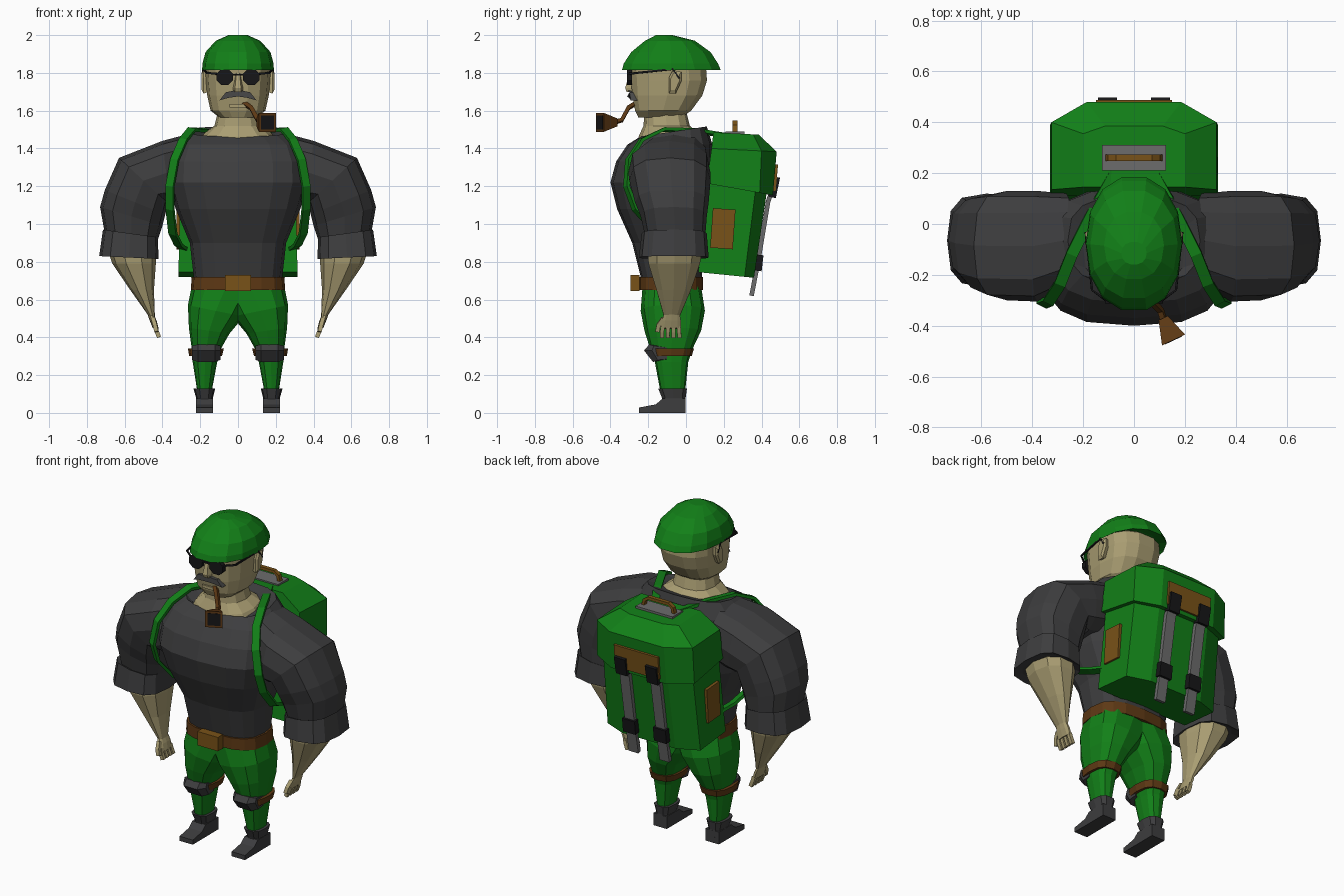
import bpy, bmesh, math
from mathutils import Vector, Matrix


def material(name, r, g, b):
    m = bpy.data.materials.new(name)
    m.diffuse_color = (r, g, b, 1)
    return m


GREEN = material("green cloth", 0.006, 0.215, 0.009)
SKIN = material("skin", 0.40, 0.34, 0.17)
SHIRT = material("charcoal cloth", 0.047, 0.047, 0.049)
BROWN = material("brown leather", 0.11, 0.04, 0.007)
TAN = material("tan leather", 0.19, 0.085, 0.009)
GREY = material("grey webbing", 0.15, 0.15, 0.15)
BLACK = material("black", 0.008, 0.008, 0.009)
HAIR = material("grey hair", 0.065, 0.065, 0.065)


def finish(name, bm, mat, mirror=False):
    bmesh.ops.recalc_face_normals(bm, faces=bm.faces[:])
    me = bpy.data.meshes.new(name)
    bm.to_mesh(me)
    bm.free()
    me.materials.append(mat)
    ob = bpy.data.objects.new(name, me)
    bpy.context.collection.objects.link(ob)
    if mirror:
        ob.modifiers.new("mirror", 'MIRROR')
    return ob


def skin(name, rings, mat, mirror=False):
    """Bridge rings of points and cap both ends."""
    bm = bmesh.new()
    vs = [[bm.verts.new(p) for p in r] for r in rings]
    n = len(vs[0])
    for a, b in zip(vs, vs[1:]):
        for i in range(n):
            j = (i + 1) % n
            bm.faces.new((a[i], a[j], b[j], b[i]))
    bm.faces.new(vs[0])
    bm.faces.new(vs[-1])
    return finish(name, bm, mat, mirror)


def loft(name, rings, mat, n=12, p=2.5, mirror=False):
    """Ring: (outer x, z, inner x, z, y min, y max, optional tilt in y)."""
    out = []
    for r in rings:
        x0, z0, x1, z1, y0, y1 = r[:6]
        tilt = r[6] if len(r) > 6 else 0
        pts = []
        for i in range(n):
            a = 2 * math.pi * i / n
            c, s = math.cos(a), math.sin(a)
            c = math.copysign(abs(c) ** (2 / p), c)
            s = math.copysign(abs(s) ** (2 / p), s)
            t, dy = (1 - c) / 2, s * (y1 - y0) / 2
            pts.append((x0 + (x1 - x0) * t, (y0 + y1) / 2 + dy,
                        z0 + (z1 - z0) * t + tilt * dy))
        out.append(pts)
    return skin(name, out, mat, mirror)


def round_loft(name, rings, mat, **kw):
    """Symmetric loft. Ring: (z, half width, y min, y max, optional tilt)."""
    return loft(name, [(r[1], r[0], -r[1], r[0], *r[2:]) for r in rings], mat, **kw)


def ribbon(name, pts, wide, w, t, mat, mirror=False):
    """Flat strap along a path."""
    pts, wide = [Vector(q) for q in pts], Vector(wide)
    rings = []
    for i, q in enumerate(pts):
        d = (pts[min(i + 1, len(pts) - 1)] - pts[max(i - 1, 0)]).normalized()
        u = (wide - d * wide.dot(d)).normalized()
        v = d.cross(u)
        rings.append([q + u * a * w / 2 + v * b * t / 2
                      for a, b in ((1, 1), (-1, 1), (-1, -1), (1, -1))])
    return skin(name, rings, mat, mirror)


def box(name, loc, size, mat, rx=0, mirror=False):
    bm = bmesh.new()
    m = Matrix.Translation(loc) @ Matrix.Rotation(rx, 4, 'X') @ Matrix.Diagonal((*size, 1))
    bmesh.ops.create_cube(bm, size=1, matrix=m)
    return finish(name, bm, mat, mirror)


# Torso shirt, belt and buckle
round_loft("shirt", [(.68, .23, -.23, .08), (.90, .255, -.285, .10), (1.08, .33, -.365, .13),
                     (1.22, .37, -.40, .14), (1.33, .365, -.37, .14), (1.42, .33, -.31, .14),
                     (1.49, .26, -.24, .11, .15), (1.465, .20, -.25, .06, .2)], SHIRT, n=16, p=2.8)
round_loft("belt", [(.65, .25, -.25, .09), (.72, .245, -.25, .09)], BROWN, n=16, p=2.8)
box("belt_buckle", (0, -.27, .687), (.14, .05, .085), TAN)

# Neck, head, ears, nose and lip
round_loft("neck", [(1.43, .205, -.265, .07, .1), (1.48, .18, -.25, .05, .1),
                    (1.52, .125, -.225, .02), (1.60, .105, -.22, 0)], SKIN)
round_loft("head", [(1.565, .10, -.255, -.02), (1.60, .145, -.272, .03), (1.68, .163, -.288, .09),
                    (1.76, .17, -.295, .115), (1.83, .173, -.30, .11), (1.88, .14, -.25, .07)],
           SKIN, n=14, p=2.6)
skin("ear", [[(x, -.06 + y * k, 1.755 + z * k) for y, z in
              ((-.03, -.065), (.005, -.065), (.035, .0), (.035, .05), (-.01, .06), (-.03, .02))]
             for x, k in ((.15, .8), (.182, 1), (.192, .7))], SKIN, mirror=True)
skin("nose", [[(-w, -.27, z), (w, -.27, z), (w * .5, y, z), (-w * .5, y, z)]
              for z, w, y in ((1.70, .03, -.315), (1.72, .032, -.322), (1.80, .016, -.30))], SKIN)
box("lower_lip", (0, -.275, 1.625), (.09, .02, .018), SKIN)

# Moustache
half = [(0, 1.71), (.065, 1.697), (.097, 1.655), (.05, 1.668), (0, 1.675)]
outline = half + [(-x, z) for x, z in half[3:0:-1]]
skin("moustache", [[(x, y + abs(x) * .2, z) for x, z in outline] for y in (-.312, -.26)], HAIR)

# Glasses
skin("lens", [[(.07 + .048 * math.cos(a), y, 1.778 + .045 * math.sin(a))
               for a in [math.pi * (i + .5) / 4 for i in range(8)]] for y in (-.312, -.285)],
     BLACK, mirror=True)
box("glasses_bridge", (0, -.308, 1.79), (.06, .008, .01), BLACK)
ribbon("glasses_arm", [(.11, -.30, 1.795), (.165, -.26, 1.80), (.186, -.07, 1.82),
                       (.19, -.035, 1.77)], (0, 0.3, 1), .01, .008, BLACK, True)

# Beret
round_loft("beret", [(1.835, .165, -.29, .12), (1.815, .19, -.345, .19), (1.85, .188, -.335, .175),
                     (1.91, .172, -.295, .135), (1.97, .118, -.22, .05), (2.0, .05, -.16, -.07)],
           GREEN, n=14, p=2.2)

# Pipe
ribbon("pipe_stem", [(.03, -.265, 1.64), (.07, -.305, 1.615), (.105, -.34, 1.55),
                     (.12, -.39, 1.535)], (1, 0, .3), .022, .02, BROWN)
axis = Vector((.04, -.085, 0)).normalized()
side = Vector((-axis.y, axis.x, 0))


def bowl_ring(d, r):
    c = Vector((.115, -.37, 1.538)) + axis * d
    return [c + side * a * r + Vector((0, 0, b * r)) for a, b in ((1, 1), (-1, 1), (-1, -1), (1, -1))]


skin("pipe_bowl", [bowl_ring(0, .02), bowl_ring(.095, .05)], BROWN)
skin("pipe_opening", [bowl_ring(.09, .037), bowl_ring(.097, .037)], BLACK)

# Sleeves, rolled cuffs and forearms
loft("sleeve", [(.25, 1.48, .28, 1.12, -.24, .12), (.40, 1.44, .36, 1.10, -.305, .13),
                (.63, 1.35, .37, 1.11, -.30, .13), (.705, 1.18, .385, 1.05, -.27, .12),
                (.73, 1.09, .40, .99, -.24, .11), (.70, .92, .43, .90, -.21, .10)],
     SHIRT, p=2.7, mirror=True)
loft("rolled_cuff", [(.69, .95, .445, .92, -.20, .08), (.715, .97, .425, .93, -.235, .11),
                     (.735, .83, .42, .815, -.25, .12), (.69, .84, .45, .83, -.21, .09)],
     SHIRT, p=3, mirror=True)
loft("forearm", [(.685, .85, .435, .85, -.21, .09), (.665, .79, .435, .79, -.205, .08),
                 (.57, .65, .445, .65, -.16, .03), (.478, .52, .44, .51, -.12, -.03),
                 (.468, .49, .43, .485, -.13, -.025), (.452, .45, .42, .445, -.135, -.025)],
     SKIN, n=10, p=2.3, mirror=True)
for i in range(4):
    y = -.123 + .028 * i
    ribbon("finger_%d" % (i + 1), [(.438, y, .46), (.43, y * 1.08 + .006, .43),
                                   (.418, y * 1.1 + .008, .40)], (0, 1, 0), .021, .022, SKIN, True)
ribbon("thumb", [(.45, -.12, .50), (.44, -.145, .465), (.432, -.152, .43)],
       (0, 1, 0), .022, .022, SKIN, True)

# Trousers, knee straps and knee pads
loft("trouser_leg", [(.245, .67, -.12, .67, -.23, .08), (.265, .57, -.03, .51, -.24, .10),
                     (.26, .45, .045, .42, -.22, .08), (.245, .34, .09, .34, -.19, .035),
                     (.24, .27, .11, .27, -.165, .012), (.215, .11, .14, .11, -.135, -.005)],
     GREEN, p=2.6, mirror=True)
loft("knee_strap", [(.258, .30, .085, .30, -.19, .03), (.265, .34, .075, .34, -.195, .042)],
     BROWN, p=2.6, mirror=True)
skin("knee_pad", [[(.168 + s * w, y, z) for y, z in ((-.195, .362), (-.222, .33), (-.175, .27),
                                                    (-.11, .28), (-.11, .355))]
                  if w < .06 else [(.168 + s * w, y, z) for y, z in
                                   ((-.17, .355), (-.18, .33), (-.15, .28), (-.10, .285), (-.10, .345))]
                  for s, w in ((-1, .075), (-1, .045), (1, .045), (1, .075))], SHIRT, mirror=True)

# Boots
loft("boot_shaft", [(.215, .03, .135, .03, -.12, 0), (.222, .08, .133, .08, -.13, 0),
                    (.236, .13, .12, .13, -.15, .008)], SHIRT, n=10, p=3, mirror=True)
skin("boot_foot", [[(x, y, z) for y, z in ((-.25, 0), (-.25, .028), (-.16, .045), (-.125, .075),
                                           (-.002, .075), (-.002, 0))] for x in (.132, .222)],
     SHIRT, mirror=True)


# Backpack body and lid
def pack_ring(z, w, y0, y1, c, tilt):
    half = [(w, y0), (w, y1 - c), (w * .57, y1)]
    return [(x, y, z + tilt * (y - y0)) for x, y in half + [(-x, y) for x, y in half[::-1]]]


skin("backpack_body", [pack_ring(.745, .315, .065, .36, .05, -.1),
                       pack_ring(1.24, .305, .12, .43, .06, -.18)], GREEN)
skin("backpack_lid", [pack_ring(1.215, .33, .11, .46, .07, -.18), pack_ring(1.40, .325, .135, .48, .08, -.05),
                      pack_ring(1.485, .20, .145, .385, .03, -.05)], GREEN)

# Backpack handle, leather panels, buckles and webbing
box("handle_base", (0, .26, 1.48), (.25, .10, .02), GREY)
ribbon("handle", [(-.105, .26, 1.48), (-.095, .26, 1.52), (-.07, .26, 1.538), (.07, .26, 1.538),
                  (.095, .26, 1.52), (.105, .26, 1.48)], (0, 1, 0), .025, .018, TAN)
box("side_panel", (.313, .195, .975), (.025, .12, .21), TAN, -.07, True)
box("lid_panel", (0, .471, 1.245), (.30, .02, .14), TAN, -.09)
box("upper_buckle", (.105, .467, 1.195), (.075, .04, .11), BLACK, -.2, True)
ribbon("webbing", [(.105, .46, 1.19), (.105, .435, 1.12), (.105, .388, .84), (.105, .37, .74),
                   (.105, .347, .62)], (1, 0, 0), .065, .024, GREY, True)
box("lower_buckle", (.105, .378, .795), (.085, .055, .085), BLACK, -.12, True)

# Shoulder straps
ribbon("shoulder_strap", [(.075, .20, 1.47), (.165, .04, 1.495), (.245, -.12, 1.50),
                          (.29, -.235, 1.445), (.335, -.305, 1.34), (.36, -.315, 1.2),
                          (.36, -.27, 1.08), (.345, -.15, .95), (.315, 0, .89), (.28, .12, .865)],
       (1, .5, .2), .045, .018, GREEN, True)
